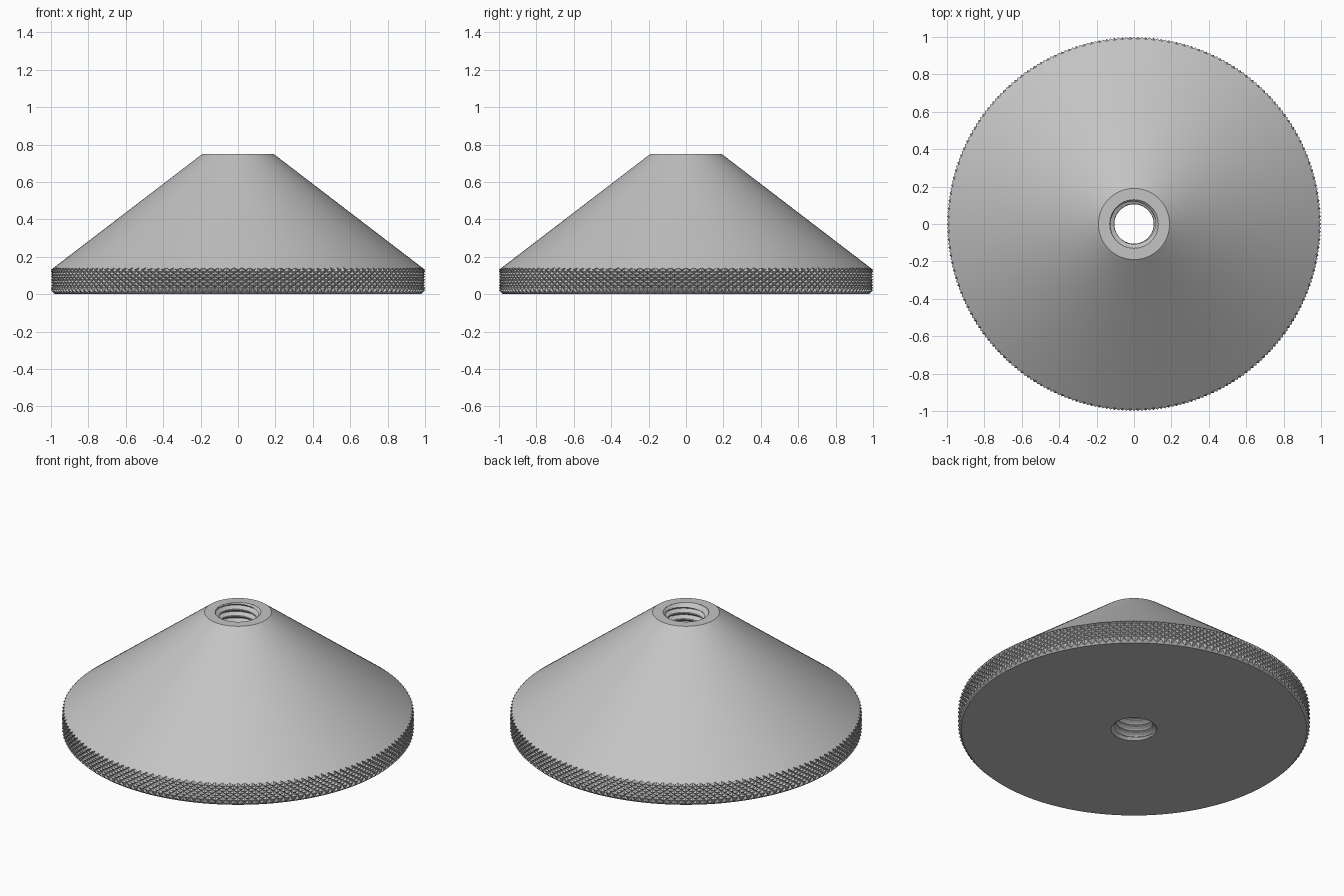
import bpy
import bmesh
from math import cos, sin, pi, floor

cube = bpy.data.objects.get("Cube")
if cube:
    bpy.data.objects.remove(cube, do_unlink=True)

HEIGHT = 0.75
TOP_R, BORE_R, MINOR_R = 0.19, 0.13, 0.105
DIAMONDS, ROWS, DEPTH = 150, 8, 0.015
RIM_TOP, CHAMFER_R = 0.13, 0.98
PITCH, STEPS, SEGS = 0.04, 8, 60

steel = bpy.data.materials.new("light grey steel")
steel.use_nodes = True
GREY = (0.55, 0.55, 0.55, 1)
steel.diffuse_color = GREY
steel.node_tree.nodes["Principled BSDF"].inputs["Base Color"].default_value = GREY


def finish(bm, name):
    """Turn the bmesh into a shaded object."""
    bmesh.ops.remove_doubles(bm, verts=bm.verts, dist=1e-5)
    bmesh.ops.dissolve_degenerate(bm, edges=bm.edges, dist=1e-5)
    mesh = bpy.data.meshes.new(name)
    bm.to_mesh(mesh)
    bm.free()
    mesh.materials.append(steel)
    obj = bpy.data.objects.new(name, mesh)
    bpy.context.collection.objects.link(obj)
    bpy.ops.object.select_all(action='DESELECT')
    obj.select_set(True)
    bpy.context.view_layer.objects.active = obj
    bpy.ops.object.shade_smooth_by_angle(angle=pi / 9)


def polar(bm, r, a, z):
    return bm.verts.new((r * cos(a), r * sin(a), z))


# Cone body with a diamond-knurled rim
cols = DIAMONDS * 2
slope = (HEIGHT - RIM_TOP) / (1 - TOP_R)


def cone_z(r):
    return RIM_TOP + (1 - r) * slope


def knurl_point(i, j):
    """Peaks and groove crossings alternate; end rows lie on the bevels."""
    r = 1 if (i + j) % 2 else 1 - DEPTH
    low, high = max(0.004, r - CHAMFER_R), cone_z(r)
    if j == 0:
        return r, low
    if j == ROWS:
        return r, high
    return r, 0.02 + (RIM_TOP - 0.015) * j / ROWS


bm = bmesh.new()
inner = 1 - DEPTH - 0.004
rings = [lambda i: (BORE_R, 0), lambda i: (CHAMFER_R, 0)]
rings += [lambda i, j=j: knurl_point(i, j) for j in range(ROWS + 1)]
rings += [lambda i: (inner, cone_z(inner)), lambda i: (TOP_R, HEIGHT),
          lambda i: (BORE_R, HEIGHT)]
grid = []
for ring in rings:
    grid.append([polar(bm, ring(i)[0], 2 * pi * i / cols, ring(i)[1])
                 for i in range(cols)])
for k in range(len(grid) - 1):
    for i in range(cols):
        n = (i + 1) % cols
        a, b, c, d = grid[k][i], grid[k][n], grid[k + 1][n], grid[k + 1][i]
        if 2 <= k < 2 + ROWS:
            # Split each cell along its groove
            if (i + k) % 2 == 0:
                bm.faces.new((a, b, c))
                bm.faces.new((a, c, d))
            else:
                bm.faces.new((a, b, d))
                bm.faces.new((b, c, d))
        else:
            bm.faces.new((a, b, c, d))
finish(bm, "knurled_cone_body")


# Threaded bore with a small lead-in bevel at each end
def thread_radius(f):
    """V thread with flat root and crest over one pitch."""
    rise = min(1, max(0, (abs(f - 0.5) * 2 - 0.2) / 0.65))
    return MINOR_R + (BORE_R - MINOR_R) * rise


bm = bmesh.new()
turns = int(HEIGHT / PITCH) + 3
grid = []
for s in range(SEGS + 1):
    column = []
    for t in range(turns * STEPS + 1):
        z = PITCH * (t / STEPS + s / SEGS - 1)
        z = min(HEIGHT, max(0, z))
        f = z / PITCH - s / SEGS
        edge = min(z, HEIGHT - z)
        r = max(thread_radius(f - floor(f)), BORE_R - edge)
        column.append(polar(bm, r, 2 * pi * s / SEGS, z))
    grid.append(column)
for s in range(SEGS):
    for t in range(turns * STEPS):
        bm.faces.new((grid[s][t], grid[s][t + 1],
                      grid[s + 1][t + 1], grid[s + 1][t]))
finish(bm, "threaded_bore")
